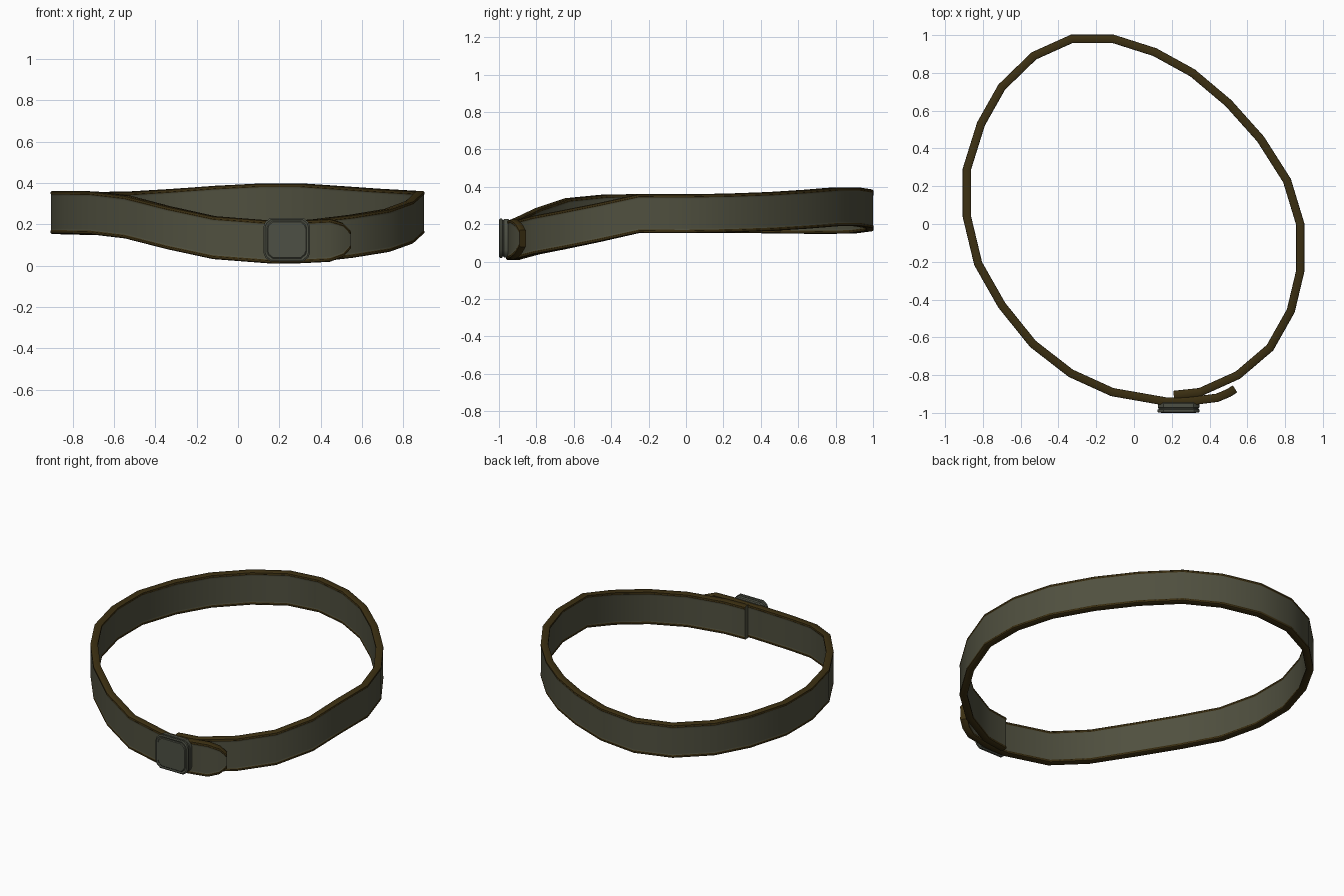
import bpy, bmesh
from mathutils import Vector

if "Cube" in bpy.data.objects:
    bpy.data.objects.remove(bpy.data.objects["Cube"])


def material(name, rgb):
    m = bpy.data.materials.new(name)
    m.diffuse_color = (*rgb, 1)
    m.use_nodes = True
    m.node_tree.nodes["Principled BSDF"].inputs["Base Color"].default_value = m.diffuse_color
    return m


olive = material("olive_leather", (0.080, 0.080, 0.050))
brown = material("dark_brown_trim", (0.045, 0.029, 0.006))
grey = material("grey_green_metal", (0.075, 0.080, 0.058))


def finish(bm, name, mats):
    bmesh.ops.recalc_face_normals(bm, faces=bm.faces)
    me = bpy.data.meshes.new(name)
    bm.to_mesh(me)
    bm.free()
    for m in mats:
        me.materials.append(m)
    ob = bpy.data.objects.new(name, me)
    bpy.context.collection.objects.link(ob)
    bpy.context.view_layer.objects.active = ob
    ob.select_set(True)
    bpy.ops.object.shade_smooth_by_angle(angle=0.6)
    ob.select_set(False)


# Strap centreline: x, y, z of the middle of the band
path = [
    (.21, -.905, .113), (.35, -.89, .118), (.55, -.80, .142), (.72, -.655, .17),
    (.83, -.46, .21), (.88, -.25, .257), (.88, 0, .256), (.81, .23, .26),
    (.67, .45, .268), (.50, .64, .28), (.31, .80, .293), (.11, .91, .293),
    (-.11, .98, .282), (-.33, .98, .266), (-.53, .89, .254), (-.70, .725, .252),
    (-.81, .53, .254), (-.885, .29, .257), (-.885, .04, .257), (-.825, -.21, .257),
    (-.70, -.43, .255), (-.535, -.635, .235), (-.335, -.79, .183),
    (-.115, -.89, .135), (.17, -.94, .113), (.30, -.938, .115),
    (.44, -.92, .122), (.50, -.895, .124), (.535, -.873, .124)]
half = [.104] * (len(path) - 2) + [.083, .045]   # rounded tongue end


# Strap cross-section, thin in the middle with a bead along each edge
def section(h):
    q = [(.0195, h - .026), (.0195, h - .018), (.022, h - .014), (.021, h - .004), (.015, h)]
    right = q + [(-a, b) for a, b in reversed(q)]
    return right + [(-a, -b) for a, b in right]


bm = bmesh.new()
pts = [Vector(p) for p in path]
rings = []
for i, p in enumerate(pts):
    a = (p - pts[i - 1]) if i else pts[1] - p
    b = (pts[i + 1] - p) if i < len(pts) - 1 else a
    a, b = a.xy.normalized(), b.xy.normalized()
    t = (a + b).normalized()
    n = Vector((t.y, -t.x, 0)) / max(t.dot(b), .5)
    rings.append([bm.verts.new(p + n * o + Vector((0, 0, z))) for o, z in section(half[i])])
N = len(rings[0])
plain = {0, 8, 9, 10, 18, 19}                    # side faces between the beads
for r, s in zip(rings, rings[1:]):
    for k in range(N):
        j = (k + 1) % N
        f = bm.faces.new((r[k], r[j], s[j], s[k]))
        f.material_index = 0 if k in plain else 1
bm.faces.new(rings[0])
bm.faces.new(rings[-1]).material_index = 1
finish(bm, "belt_strap", [olive, brown])

# Buckle plate: chamfered outline stacked in layers with a raised front panel
outline = [(1, .62), (.93, .82), (.72, 1), (-.72, 1), (-.93, .82), (-1, .62)]
outline += [(-x, -z) for x, z in outline]
layers = [(-.945, .93), (-.951, .98), (-.972, .98), (-.975, .94), (-.980, .94),
          (-.983, 1), (-.995, 1), (-.999, .94), (-.996, .89), (-.996, .86), (-1.0, .82)]
bm = bmesh.new()
rings = [[bm.verts.new((.236 + x * .112 * s, y, .125 + z * .105 * s)) for x, z in outline]
         for y, s in layers]
for r, s in zip(rings, rings[1:]):
    for k in range(len(r)):
        j = (k + 1) % len(r)
        bm.faces.new((r[k], r[j], s[j], s[k]))
bm.faces.new(rings[0])
bm.faces.new(rings[-1])
finish(bm, "buckle", [grey])
